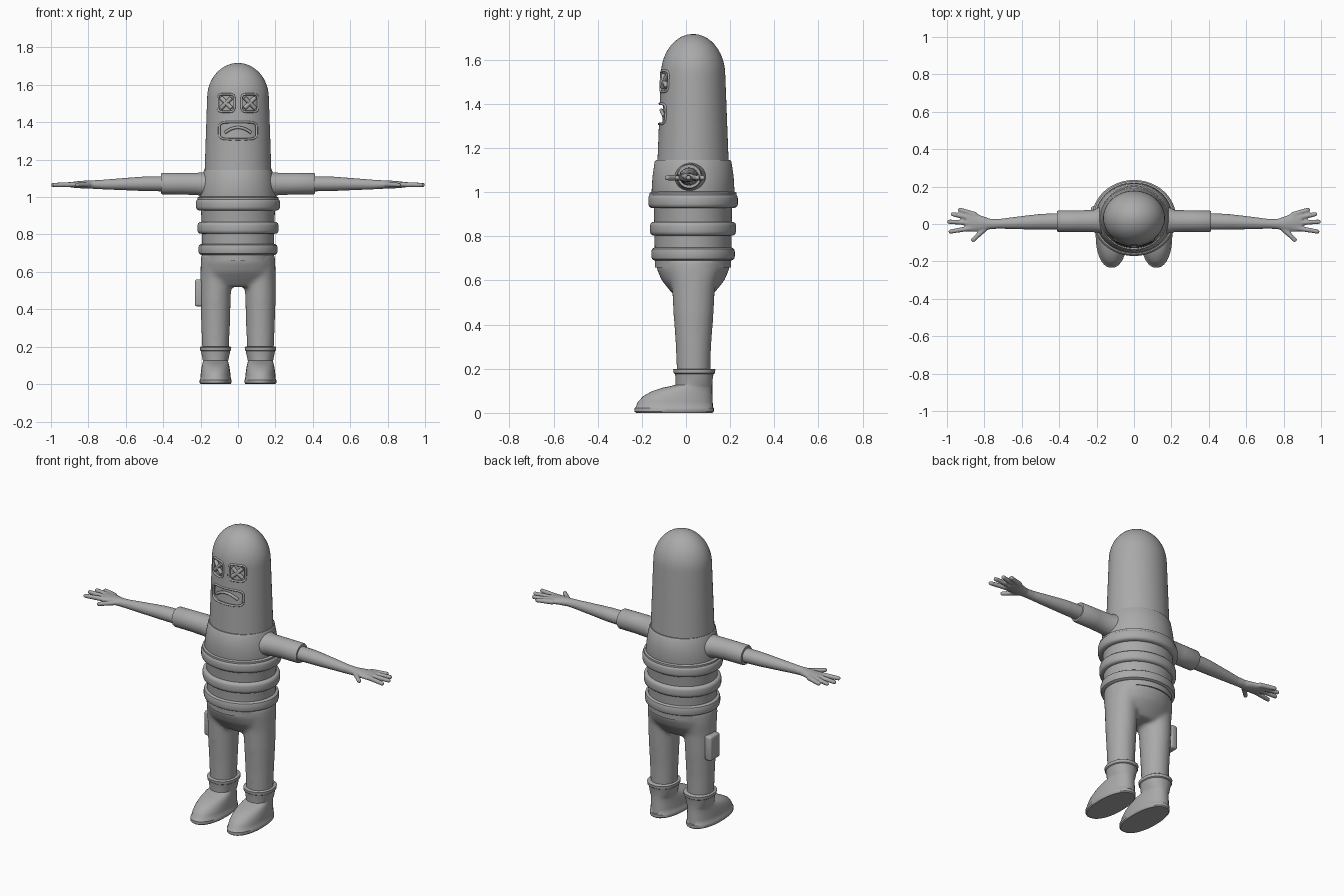
import bpy, bmesh, math
from mathutils import Vector

if "Cube" in bpy.data.objects:
    bpy.data.objects.remove(bpy.data.objects["Cube"])

grey = bpy.data.materials.new("plain grey")
grey.diffuse_color = (0.4, 0.4, 0.4, 1)
grey.use_nodes = True
grey.node_tree.nodes["Principled BSDF"].inputs["Base Color"].default_value = grey.diffuse_color
CY = 0.032  # body axis in y


def finish(bm, name, angle=40):
    bmesh.ops.recalc_face_normals(bm, faces=bm.faces)
    me = bpy.data.meshes.new(name)
    bm.to_mesh(me)
    bm.free()
    me.materials.append(grey)
    me.shade_smooth()
    me.set_sharp_from_angle(angle=math.radians(angle))
    ob = bpy.data.objects.new(name, me)
    bpy.context.collection.objects.link(ob)
    return ob


def loft(bm, rings, axis="z", n=40, p=2.0):
    """Rings of (centre, half width a, half width b) bridged along an axis."""
    rows = []
    for c, a, b in rings:
        row = []
        for i in range(n):
            t = 2 * math.pi * i / n
            u, v = math.cos(t), math.sin(t)
            u = math.copysign(abs(u) ** (2 / p), u) * a
            v = math.copysign(abs(v) ** (2 / p), v) * b
            d = Vector((u, v, 0)) if axis == "z" else Vector((0, u, v))
            row.append(bm.verts.new(Vector(c) + d))
        rows.append(row)
    for r, q in zip(rows, rows[1:]):
        for i in range(n):
            j = (i + 1) % n
            bm.faces.new((r[i], r[j], q[j], q[i]))
    bm.faces.new(rows[0])
    bm.faces.new(rows[-1])


def part(name, rings, axis="z", n=40, p=2.0, angle=40):
    bm = bmesh.new()
    loft(bm, rings, axis, n, p)
    return finish(bm, name, angle)


def bake(ob):
    dg = bpy.context.evaluated_depsgraph_get()
    me = bpy.data.meshes.new_from_object(ob.evaluated_get(dg))
    ob.modifiers.clear()
    ob.data = me
    me.shade_smooth()
    me.set_sharp_from_angle(angle=math.radians(40))


def blend(ob, voxel, rounds):
    m = ob.modifiers.new("fuse", "REMESH")
    m.mode, m.voxel_size = "VOXEL", voxel
    s = ob.modifiers.new("soften", "SMOOTH")
    s.factor, s.iterations = 0.5, rounds
    bake(ob)


# ---- head: tapered tube with a domed top
def head_size(z):
    t = (z - 1.145) / 0.385
    return 0.178 - 0.013 * t, 0.161 - 0.015 * t


def head_rings(shrink=0.0):
    rings = []
    for i in range(9):
        z = 1.145 + 0.385 * i / 8
        a, b = head_size(z)
        rings.append(((0, CY, z), a - shrink, b - shrink))
    for i in range(1, 12):
        t = math.radians(88) * i / 11
        rings.append(((0, CY, 1.53 + (0.187 - shrink) * math.sin(t)),
                      (0.165 - shrink) * math.cos(t), (0.146 - shrink) * math.cos(t)))
    return rings


def on_face(x, z, lift=0.0):
    a, b = head_size(z)
    return Vector((x, CY - b * math.sqrt(1 - (x / a) ** 2) - lift, z))


def outline(cx, cz, w, h, n=48, p=5):
    pts = []
    for i in range(n):
        t = 2 * math.pi * i / n
        u, v = math.cos(t), math.sin(t)
        pts.append((cx + w * math.copysign(abs(u) ** (2 / p), u),
                    cz + h * math.copysign(abs(v) ** (2 / p), v)))
    return pts


def tube(name, pts, r, closed=False):
    cu = bpy.data.curves.new(name, "CURVE")
    cu.dimensions = "3D"
    cu.bevel_depth, cu.bevel_resolution, cu.use_fill_caps = r, 3, True
    sp = cu.splines.new("POLY")
    sp.points.add(len(pts) - 1)
    for q, co in zip(sp.points, pts):
        q.co = (*co, 1)
    sp.use_cyclic_u = closed
    cu.materials.append(grey)
    ob = bpy.data.objects.new(name, cu)
    bpy.context.collection.objects.link(ob)
    return ob


head = part("head", head_rings(), n=64)
core = part("head_core", head_rings(0.016), n=64)
sockets = [("right_eye", -0.063, 1.503, 0.044, 0.047),
           ("left_eye", 0.063, 1.503, 0.044, 0.047),
           ("mouth", 0.0, 1.355, 0.1, 0.046)]
cutters = [core]
for name, cx, cz, w, h in sockets:
    # recess that follows the curve of the head
    bm = bmesh.new()
    pts = outline(cx, cz, w, h)
    front = [bm.verts.new((x, -0.3, z)) for x, z in pts]
    back = [bm.verts.new((x, 0.0, z)) for x, z in pts]
    bm.faces.new(front)
    bm.faces.new(back)
    for i in range(len(pts)):
        j = (i + 1) % len(pts)
        bm.faces.new((front[i], front[j], back[j], back[i]))
    cut = finish(bm, name + "_cutter")
    m = cut.modifiers.new("curve", "BOOLEAN")
    m.operation, m.object, m.solver = "DIFFERENCE", core, "EXACT"
    bake(cut)
    m = head.modifiers.new(name, "BOOLEAN")
    m.operation, m.object, m.solver = "DIFFERENCE", cut, "EXACT"
    cutters.append(cut)
    tube(name + "_rim", [on_face(x, z, -0.001) for x, z in pts], 0.006, True)
bake(head)
for c in cutters:
    bpy.data.objects.remove(c)

# crossed eyes and frown
for side, cx in (("right", -0.063), ("left", 0.063)):
    for k in (1, -1):
        tube(f"{side}_eye_cross", [on_face(cx + 0.028 * t / 4, 1.503 + k * 0.028 * t / 4, -0.007)
                                   for t in range(-4, 5)], 0.011)
tube("frown", [on_face(0.07 * t / 8, 1.372 - 0.028 * (t / 8) ** 2, -0.008)
               for t in range(-8, 9)], 0.008)

# ---- torso and waist rings
part("torso", [((0, CY, z), a, b) for z, a, b in (
    (0.66, 0.19, 0.172), (0.96, 0.198, 0.178), (1.0, 0.206, 0.188),
    (1.07, 0.197, 0.184), (1.138, 0.184, 0.174), (1.146, 0.18, 0.168))], n=64)
for i, (z, h, r) in enumerate(((0.96, 0.032, 0.225), (0.835, 0.032, 0.217), (0.72, 0.03, 0.211))):
    prof = [(-1, -0.035), (-0.95, -0.012), (-0.75, -0.003), (-0.4, 0), (0.4, 0),
            (0.75, -0.003), (0.95, -0.012), (1, -0.035)]
    part(f"waist_ring_{i + 1}", [((0, CY, z + h * k), r + d, r + d - 0.022) for k, d in prof], n=64)
part("chest_hem", [((0, CY, z), a, a - 0.02) for z, a in
                   ((0.975, 0.2), (0.982, 0.217), (0.997, 0.217), (1.006, 0.2))], n=64)

# ---- trousers: hips and legs fused together
bm = bmesh.new()
loft(bm, [((0, CY, z), a, b) for z, a, b in (
    (0.70, 0.195, 0.168), (0.65, 0.2, 0.164), (0.60, 0.198, 0.142),
    (0.56, 0.185, 0.11), (0.52, 0.15, 0.075))])
for s in (1, -1):
    loft(bm, [((s * x, CY + 0.002, z), a, b) for z, x, a, b in (
        (0.64, 0.11, 0.09, 0.115), (0.56, 0.118, 0.083, 0.097), (0.45, 0.12, 0.081, 0.091),
        (0.30, 0.12, 0.076, 0.08), (0.15, 0.12, 0.07, 0.075))])
blend(finish(bm, "trousers"), 0.011, 8)

# ---- leg pouch
bm = bmesh.new()
bmesh.ops.create_cube(bm, size=1)
for v in bm.verts:
    v.co = Vector((-0.208 + v.co.x * 0.045, 0.05 + v.co.y * 0.09, 0.488 + v.co.z * 0.145))
bmesh.ops.bevel(bm, geom=bm.edges[:], offset=0.012, segments=3, affect="EDGES", profile=0.5)
finish(bm, "leg_pouch", 50)

for s, side in ((1, "left"), (-1, "right")):
    # ---- boot: sole, foot and flared shaft; rows give z, front y, back y, half width
    rows = ((0.0, -0.226, 0.12, 0.08), (0.006, -0.234, 0.126, 0.085), (0.022, -0.234, 0.126, 0.085),
            (0.026, -0.228, 0.122, 0.082), (0.05, -0.218, 0.121, 0.08), (0.075, -0.195, 0.12, 0.077),
            (0.098, -0.155, 0.119, 0.073), (0.113, -0.11, 0.119, 0.069), (0.121, -0.07, 0.119, 0.067),
            (0.127, -0.047, 0.119, 0.068), (0.165, -0.048, 0.122, 0.076), (0.176, -0.05, 0.125, 0.078),
            (0.18, -0.056, 0.131, 0.083), (0.197, -0.058, 0.133, 0.084), (0.2, -0.054, 0.129, 0.08))
    part(side + "_boot", [((s * 0.12, (f + b) / 2, z), w, (b - f) / 2) for z, f, b, w in rows], p=2.2)

    # ---- sleeve, widening into the torso
    part(side + "_sleeve", [((s * x, y, z), a, b) for x, y, z, a, b in (
        (0.13, 0.025, 1.062, 0.09, 0.072), (0.175, 0.022, 1.066, 0.073, 0.067),
        (0.215, 0.016, 1.07, 0.06, 0.06), (0.3, 0.015, 1.072, 0.057, 0.058),
        (0.405, 0.015, 1.072, 0.057, 0.057), (0.412, 0.015, 1.072, 0.053, 0.053),
        (0.412, 0.015, 1.072, 0.045, 0.045))], axis="x", n=32)

    # ---- arm and hand fused together
    bm = bmesh.new()
    loft(bm, [((s * x, y, z), a, b) for x, y, z, a, b in (
        (0.38, 0.014, 1.071, 0.045, 0.041), (0.5, 0.012, 1.071, 0.042, 0.039),
        (0.62, 0.006, 1.069, 0.034, 0.032), (0.72, 0.001, 1.067, 0.026, 0.026),
        (0.77, 0.0, 1.067, 0.028, 0.023), (0.82, 0.004, 1.067, 0.042, 0.021),
        (0.865, 0.011, 1.066, 0.054, 0.018), (0.895, 0.012, 1.066, 0.05, 0.014))], axis="x", n=32)
    for x0, y0, x1, y1 in ((0.85, 0.05, 0.93, 0.076), (0.86, 0.03, 0.968, 0.052),
                           (0.86, 0.005, 0.988, 0.012), (0.86, -0.02, 0.98, -0.04),
                           (0.785, -0.014, 0.86, -0.085)):
        a, b = Vector((x0, y0, 1.067)), Vector((x1, y1, 1.065))
        for i in range(17):
            t = i / 16
            c = a.lerp(b, t)
            ball = bmesh.ops.create_icosphere(bm, subdivisions=2, radius=0.0155 - 0.003 * t)
            bmesh.ops.translate(bm, verts=ball["verts"], vec=(s * c.x, c.y, c.z))
    blend(finish(bm, side + "_arm"), 0.0055, 3)
